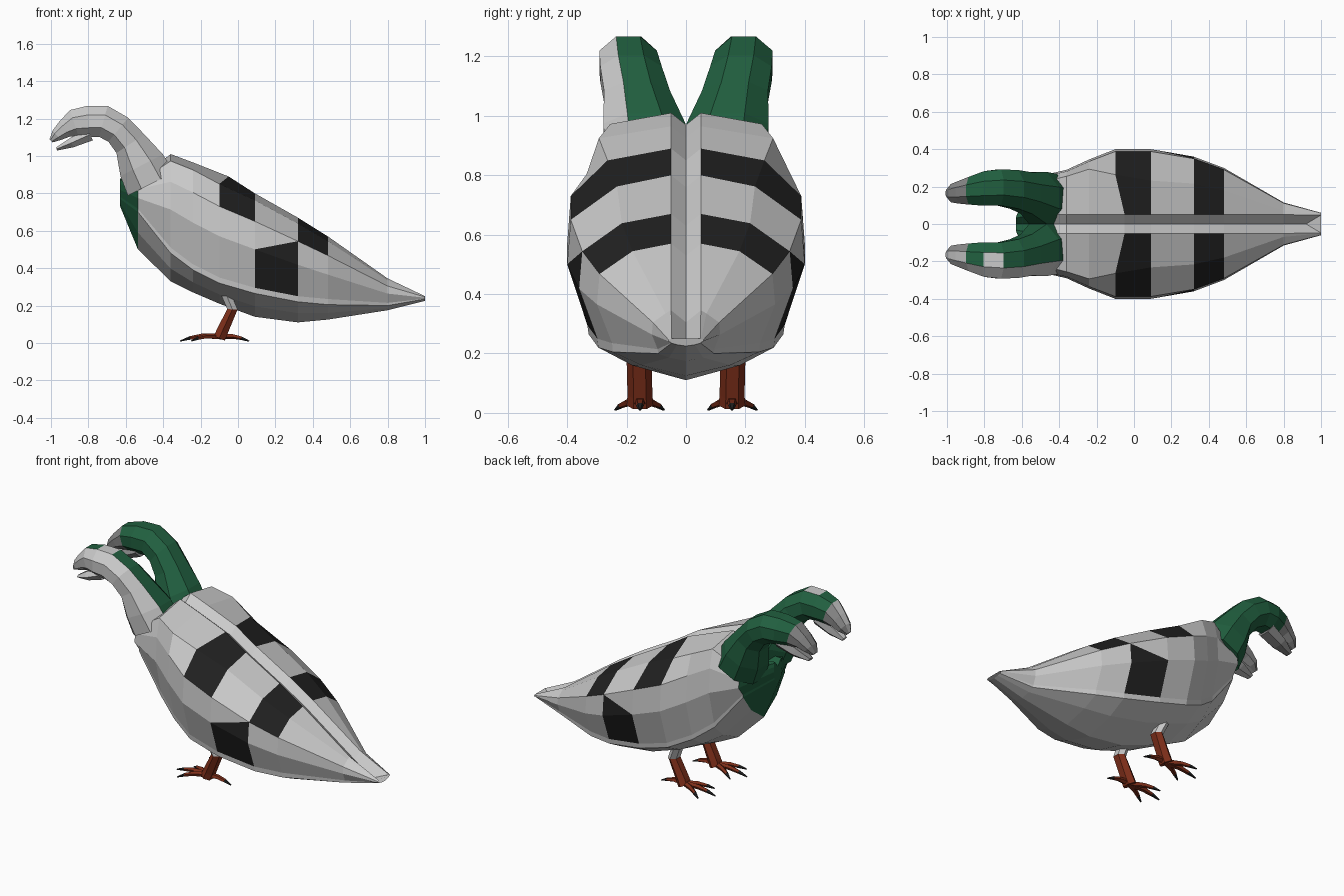
import bpy, bmesh, math
from mathutils import Vector

if "Cube" in bpy.data.objects:
    bpy.data.objects.remove(bpy.data.objects["Cube"])

GREY, GREEN, BLACK, RED, DARK = range(5)
MATS = []
for name, col in (("grey", (.7, .7, .7)), ("green", (.015, .115, .05)),
                  ("black", (.015, .015, .015)), ("red", (.21, .028, .01)),
                  ("dark_grey", (.25, .25, .25))):
    m = bpy.data.materials.new(name)
    m.diffuse_color = (*col, 1)
    m.use_nodes = True
    m.node_tree.nodes["Principled BSDF"].inputs["Base Color"].default_value = m.diffuse_color
    MATS.append(m)


def loft(name, rings, colour, split=None):
    """Skin closed rings; colour(segment, column, centre) picks the material."""
    bm = bmesh.new()
    vs = [[bm.verts.new(p) for p in r] for r in rings]
    n = len(rings[0])

    def face(verts, c=None, i=0, j=0):
        f = bm.faces.new(verts)
        f.material_index = colour(i, j, f.calc_center_median()) if c is None else c

    for i in range(len(rings) - 1):
        for j in range(n):
            k = (j + 1) % n
            q = [vs[i][j], vs[i][k], vs[i + 1][k], vs[i + 1][j]]
            if split and (i, j) == split[0]:
                face([q[1], q[2], q[3]], BLACK)
                face([q[0], q[1], q[3]], GREY)
            elif split and (i, j) == split[1]:
                face([q[0], q[2], q[3]], BLACK)
                face([q[0], q[1], q[2]], GREY)
            else:
                face(q, None, i, j)
    face(vs[0][::-1])
    face(vs[-1], None, len(rings) - 2, 0)
    bmesh.ops.recalc_face_normals(bm, faces=bm.faces)
    me = bpy.data.meshes.new(name)
    bm.to_mesh(me)
    bm.free()
    for m in MATS:
        me.materials.append(m)
    ob = bpy.data.objects.new(name, me)
    bpy.context.collection.objects.link(ob)
    return ob


def tube(name, path, sides, colour, side=1):
    """Loft along (x, y, z, depth, half width) rows; rings turn in the xz plane."""
    rings = []
    for i, (x, y, z, d, w) in enumerate(path):
        a, b = path[max(i - 1, 0)], path[min(i + 1, len(path) - 1)]
        t = Vector((b[0] - a[0], 0, b[2] - a[2])).normalized()
        ring = []
        for k in range(sides):
            u = math.tau * (k + .5) / sides
            c, s = math.cos(u) * d, math.sin(u) * w
            ring.append((x - t.z * c, side * (y + s), z + t.x * c))
        rings.append(ring)
    return loft(name, rings, colour)


# Body with folded wings: x, half width, back height, wing edge height,
# keel height, width share of the upper wing line
SECTIONS = [
    (-.63, .04, .88, .77, .73, .9), (-.535, .25, .87, .70, .50, .85),
    (-.36, .29, 1.01, .48, .33, .88), (-.24, .345, .965, .39, .27, .85),
    (-.10, .40, .89, .32, .21, .66), (.09, .40, .80, .265, .14, .58),
    (.32, .36, .67, .22, .11, .6), (.48, .30, .57, .205, .125, .6),
    (.80, .115, .345, .20, .175, .6), (1.0, .06, .25, .235, .225, .8)]
rings = []
for x, w, top, edge, keel, fa in SECTIONS:
    h = top - edge
    half = [(min(.05, .8 * w), top)]
    for fy, fz in ((fa, .93), (.97, .72), (1, .44)):
        half.append((max(fy * w, min(.05, w)), edge + fz * h))
    half += [(.83 * w, edge + min(.03, .1 * h)), (.82 * w, edge),
             (.5 * w, edge + .55 * (keel - edge))]
    rx = x + .05 if x == -.1 else x
    cx, cz = (.92, .225) if x == 1 else (rx, top - .04)
    rings.append([(cx, 0, cz)]
                 + [(rx if n == 0 else x, y, z) for n, (y, z) in enumerate(half)]
                 + [(x, 0, keel)]
                 + [(rx if n == 6 else x, -y, z)
                    for n, (y, z) in enumerate(half[::-1])])


def body_colour(i, j, c):
    m = min(j, 15 - j)
    if i == 0:
        return GREEN
    if (i in (4, 6) and m in (1, 2)) or (i == 5 and m == 4):
        return BLACK
    return GREY


loft("body", rings, body_colour, split=((5, 3), (5, 12)))

# Necks with heads and upper bills, lower bills, legs and toes on both sides
HEAD = [(-.465, .13, .85, .15, .15), (-.515, .14, .95, .138, .15),
        (-.575, .165, 1.065, .097, .12), (-.64, .185, 1.14, .09, .112),
        (-.72, .195, 1.185, .093, .105), (-.80, .19, 1.185, .09, .1),
        (-.875, .178, 1.175, .08, .08), (-.925, .17, 1.145, .054, .066),
        (-.97, .165, 1.11, .036, .053), (-1.0, .165, 1.08, .012, .022)]
LOWER_BILL = [(-.79, .185, 1.115, .04, .065), (-.89, .175, 1.07, .03, .055),
              (-.97, .165, 1.037, .01, .025)]
LEG = [(-.08, .175, .3, .03, .04), (-.03, .158, .18, .032, .042),
       (-.085, .155, .06, .036, .042), (-.1, .155, .025, .036, .045)]
TOES = {"middle": (-.31, .155), "inner": (-.25, .075),
        "outer": (-.25, .238), "back": (.06, .155)}

for side, tag in ((1, "left"), (-1, "right")):
    def head_colour(i, j, c, side=side):
        centre = -.14 - .05 * min(1, max(0, (c.z - .9) / .2))
        inner = side > 0 or c.y > centre
        if i >= 6:
            return DARK if side > 0 or c.y > -.16 else GREY
        return GREEN if inner else GREY

    def bill_colour(i, j, c, side=side):
        return DARK if side > 0 or c.y > -.16 else GREY

    tube("neck_and_head_" + tag, HEAD, 8, head_colour, side)
    tube("lower_bill_" + tag, LOWER_BILL, 6, bill_colour, side)
    tube("leg_" + tag, LEG, 6, lambda i, j, c: GREY if i == 0 else RED, side)
    for toe, (tx, ty) in TOES.items():
        path = []
        for f, z, r in ((0, .035, .022), (.45, .036, .017),
                        (.74, .026, .013), (1, .01, .004)):
            path.append((-.1 + f * (tx + .1), .155 + f * (ty - .155), z, r * .8, r))
        tube(f"toe_{toe}_{tag}", path, 5,
             lambda i, j, c: BLACK if i == 2 else RED, side)
